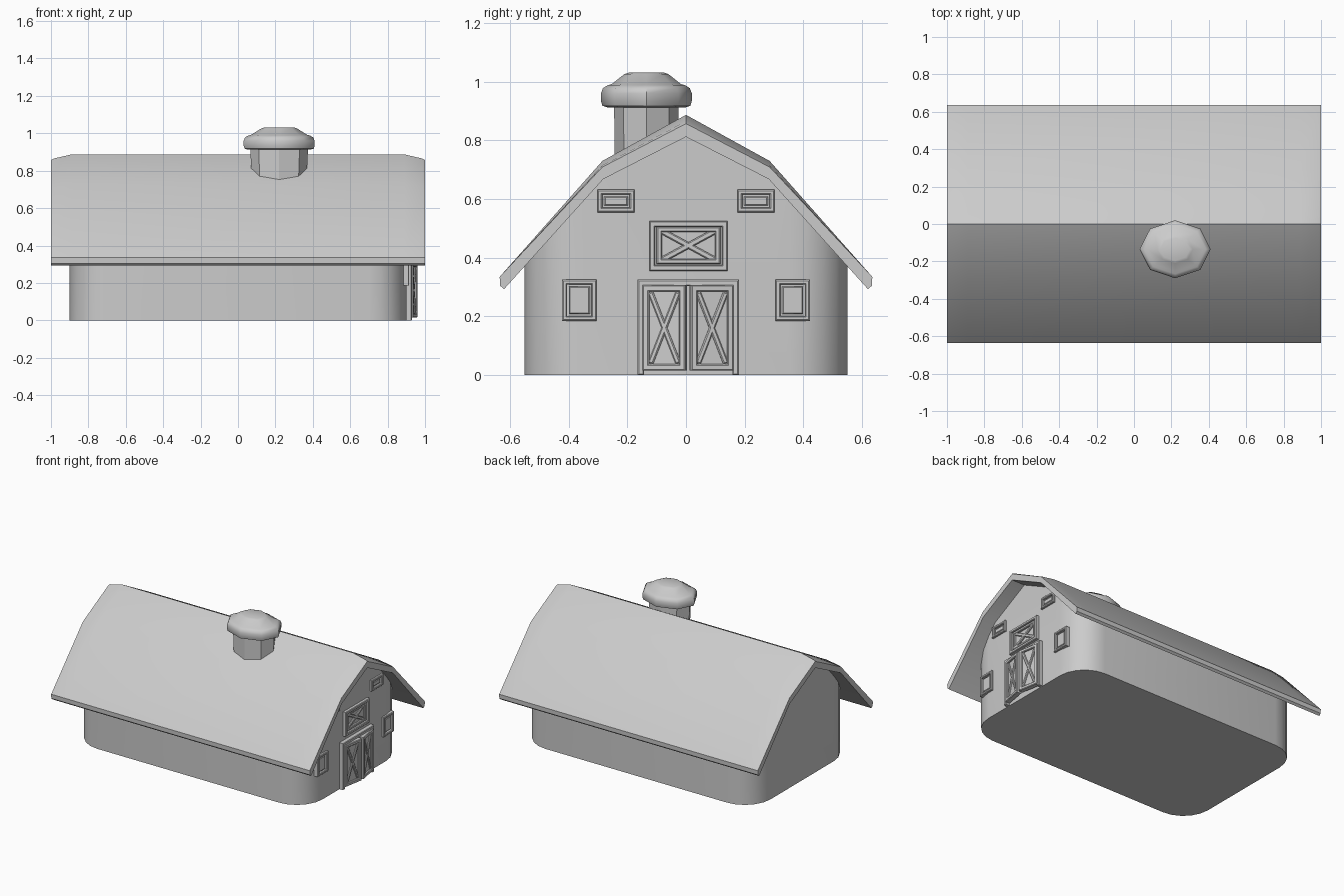
import bpy, bmesh, math
from mathutils import Matrix, Vector

if "Cube" in bpy.data.objects:
    bpy.data.objects.remove(bpy.data.objects["Cube"])

grey = bpy.data.materials.new("plain grey")
grey.diffuse_color = (0.6, 0.6, 0.6, 1)
grey.use_nodes = True
grey.node_tree.nodes["Principled BSDF"].inputs["Base Color"].default_value = grey.diffuse_color


def finish(bm, name, angle=30):
    bmesh.ops.recalc_face_normals(bm, faces=bm.faces)
    me = bpy.data.meshes.new(name)
    bm.to_mesh(me)
    bm.free()
    me.materials.append(grey)
    ob = bpy.data.objects.new(name, me)
    bpy.context.collection.objects.link(ob)
    bpy.ops.object.select_all(action='DESELECT')
    ob.select_set(True)
    bpy.context.view_layer.objects.active = ob
    bpy.ops.object.shade_smooth_by_angle(angle=math.radians(angle))
    return ob


def loft(bm, rings):
    """Skin closed rings of points and cap both ends."""
    vs = [[bm.verts.new(p) for p in r] for r in rings]
    n = len(vs[0])
    for a, b in zip(vs, vs[1:]):
        for i in range(n):
            j = (i + 1) % n
            bm.faces.new((a[i], a[j], b[j], b[i]))
    bm.faces.new(vs[0])
    bm.faces.new(vs[-1])


# --- walls: rounded rectangle prism trimmed under the gambrel roof ---
R, HX, HY = 0.2, 0.9, 0.55
plan = []
for k, (sx, sy) in enumerate([(1, 1), (-1, 1), (-1, -1), (1, -1)]):
    for i in range(6):
        a = math.radians(90 * k + 18 * i)
        plan.append((sx * (HX - R) + R * math.cos(a), sy * (HY - R) + R * math.sin(a)))
bm = bmesh.new()
loft(bm, [[(x, y, z) for x, y in plan] for z in (0, 0.95)])
for s in (1, -1):
    for (y0, z0), (y1, z1) in [((0, .845), (.275, .695)), ((.275, .695), (.6, .345))]:
        cut = bmesh.ops.bisect_plane(bm, geom=bm.verts[:] + bm.edges[:] + bm.faces[:],
                                     plane_co=(0, s * y0, z0),
                                     plane_no=(0, s * (z0 - z1), y1 - y0), clear_outer=True)
        bmesh.ops.holes_fill(bm, edges=[e for e in cut['geom_cut']
                                        if isinstance(e, bmesh.types.BMEdge)])
finish(bm, "barn_walls")


# --- gambrel roof: thinner towards the two gable ends ---
def roof_ring(x, drop):
    half = [(0.285, 0.73 - drop * 0.7), (0.635, 0.335), (0.634, 0.305), (0.62, 0.293),
            (0.282, 0.668)]
    prof = [(0, 0.887 - drop)] + half + [(0, 0.812)] + [(-y, z) for y, z in reversed(half)]
    return [(x, y, z) for y, z in prof]


bm = bmesh.new()
loft(bm, [roof_ring(-1, .03), roof_ring(-.985, .022), roof_ring(-.89, 0),
          roof_ring(.89, 0), roof_ring(.985, .022), roof_ring(1, .03)])
finish(bm, "roof")


# --- roof vent: eight-sided shaft and soft cap ---
def octagon(rx, ry, z):
    return [(0.22 + rx * math.cos(i * math.pi / 4), -0.135 + ry * math.sin(i * math.pi / 4), z)
            for i in range(8)]


bm = bmesh.new()
loft(bm, [octagon(.143, .108, .68), octagon(.155, .11, .93)])
finish(bm, "vent_shaft")
bm = bmesh.new()
loft(bm, [octagon(*p) for p in [(.165, .132, .912), (.185, .15, .918), (.19, .155, .935),
                                (.19, .155, .96), (.182, .148, .978), (.165, .132, .988),
                                (.15, .118, .992), (.095, .075, 1.026), (.08, .06, 1.031)]])
finish(bm, "vent_cap", 46)


# --- gable joinery: local axes are u (across), v (up), n (out) ---
def frame_matrix(origin, u, n):
    m = Matrix.Identity(4)
    for c, vec in enumerate((Vector(u), Vector((0, 0, 1)), Vector(n), Vector(origin))):
        for r in range(3):
            m[r][c] = vec[r]
    return m


WALL = frame_matrix((HX, 0, 0), (0, 1, 0), (1, 0, 0))


def bar(bm, M, p, q, w, n0, n1):
    """Bar with chamfered front running from p to q."""
    p, q = Vector(p), Vector(q)
    d = (q - p).normalized()
    s = Vector((-d.y, d.x)) * w / 2
    c = min(0.004, w / 4)
    rings = []
    for n, k in ((n0, 0), (n1 - c, 0), (n1, c)):
        t, e = s * (1 - 2 * k / w), d * k
        rings.append([M @ Vector((v.x, v.y, n)) for v in
                      (p + e + t, q - e + t, q - e - t, p + e - t)])
    loft(bm, rings)


def border(bm, M, u0, u1, v0, v1, w, n0, n1, sill=True):
    h = w / 2
    for u in (u0 + h, u1 - h):
        bar(bm, M, (u, v0), (u, v1), w, n0, n1)
    for v in ([v0 + h] if sill else []) + [v1 - h]:
        bar(bm, M, (u0, v), (u1, v), w, n0, n1)


def cross(bm, M, u0, u1, v0, v1, w, n0, n1):
    bar(bm, M, (u0, v0), (u1, v1), w, n0, n1)
    bar(bm, M, (u0, v1), (u1, v0), w, n0, n1)


# four small windows
for side, s in (("left", -1), ("right", 1)):
    for level, u0, u1, v0, v1 in (("lower", .305, .422, .185, .325),
                                  ("upper", .175, .302, .555, .632)):
        a, b = sorted((s * u0, s * u1))
        bm = bmesh.new()
        border(bm, WALL, a, b, v0, v1, .017, -.03, .015)
        bar(bm, WALL, (a + .023, (v0 + v1) / 2), (b - .023, (v0 + v1) / 2),
            v1 - v0 - .046, -.03, .007)
        finish(bm, f"{level}_{side}_window")

# hay loft hatch
bm = bmesh.new()
border(bm, WALL, -.125, .142, .355, .525, .02, -.01, .022)
border(bm, WALL, -.1, .117, .378, .505, .018, -.01, .014)
cross(bm, WALL, -.09, .107, .388, .495, .02, -.01, .011)
finish(bm, "loft_hatch")

# doorway surround and the pair of slightly open doors
bm = bmesh.new()
border(bm, WALL, -.165, .18, 0, .325, .022, -.01, .03, sill=False)
finish(bm, "door_surround")
A = math.radians(10)
for side, hinge, s in (("left", -.145, 1), ("right", .16, -1)):
    M = frame_matrix((HX + .017, hinge, 0), (math.sin(A), s * math.cos(A), 0),
                     (math.cos(A), -s * math.sin(A), 0))
    W = .148
    bm = bmesh.new()
    bar(bm, M, (.004, .16), (W - .004, .16), .27, -.015, .006)
    border(bm, M, 0, W, .015, .307, .022, -.015, .018)
    cross(bm, M, .026, W - .026, .04, .282, .018, 0, .014)
    finish(bm, f"{side}_door")
